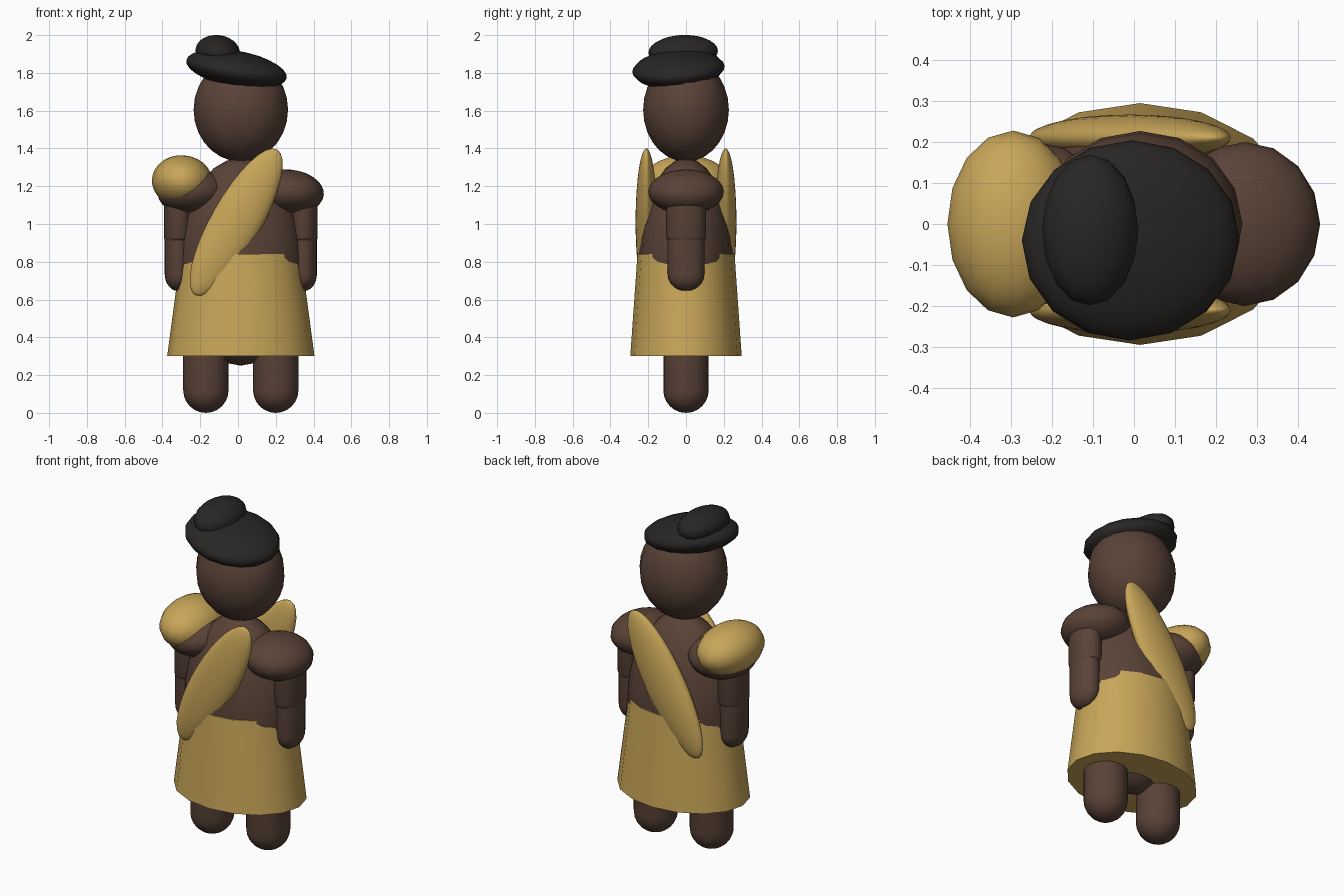
import bpy, bmesh
from math import radians, sin, cos, pi

if "Cube" in bpy.data.objects:
    bpy.data.objects.remove(bpy.data.objects["Cube"])


def material(name, rgb):
    m = bpy.data.materials.new(name)
    m.diffuse_color = (*rgb, 1)
    m.use_nodes = True
    m.node_tree.nodes["Principled BSDF"].inputs["Base Color"].default_value = m.diffuse_color
    return m


BROWN = material("brown", (0.10, 0.055, 0.038))
GOLD = material("gold", (0.58, 0.38, 0.10))
BLACK = material("black", (0.022, 0.020, 0.018))


def finish(name, mat):
    ob = bpy.context.object
    ob.name = name
    ob.data.materials.append(mat)
    bpy.ops.object.shade_smooth_by_angle(angle=radians(40))
    return ob


def ellipsoid(name, mat, loc, radii, rot=(0, 0, 0), segs=16, rings=14):
    bpy.ops.mesh.primitive_uv_sphere_add(segments=segs, ring_count=rings, location=loc,
                                         rotation=[radians(a) for a in rot])
    bpy.context.object.scale = radii
    return finish(name, mat)


def limb(name, mat, x, z0, z1, rx, ry, dome, segs=24):
    """Upright elliptical limb with a rounded lower end and a flat upper end."""
    bm = bmesh.new()
    levels = [(sin(a * pi / 12), z0 + dome * (1 - cos(a * pi / 12))) for a in range(1, 7)]
    levels.append((1, z1))
    loops = [[bm.verts.new((x + rx * r * cos(2 * pi * i / segs), ry * r * sin(2 * pi * i / segs), z))
              for i in range(segs)] for r, z in levels]
    for lo, hi in zip(loops, loops[1:]):
        for i in range(segs):
            j = (i + 1) % segs
            bm.faces.new((lo[i], lo[j], hi[j], hi[i]))
    bm.faces.new(loops[-1])
    tip = bm.verts.new((x, 0, z0))
    for i in range(segs):
        bm.faces.new((tip, loops[0][(i + 1) % segs], loops[0][i]))
    me = bpy.data.meshes.new(name)
    bm.to_mesh(me)
    bm.free()
    ob = bpy.data.objects.new(name, me)
    bpy.context.collection.objects.link(ob)
    bpy.ops.object.select_all(action='DESELECT')
    ob.select_set(True)
    bpy.context.view_layer.objects.active = ob
    return finish(name, mat)


CX = 0.015  # body axis

# Torso and head
ellipsoid("torso", BROWN, (CX, 0, 0.80), (0.33, 0.25, 0.55))
ellipsoid("head", BROWN, (CX, 0, 1.605), (0.25, 0.227, 0.275))

# Flat tilted cap with a smaller mound on top
ellipsoid("cap", BLACK, (-0.008, -0.04, 1.82), (0.27, 0.245, 0.095), (4, 10, 0))
ellipsoid("cap_mound", BLACK, (-0.107, -0.015, 1.912), (0.118, 0.184, 0.088), (2, 8, 0))

# Limbs and shoulders on both sides
for side, s in (("left", -1), ("right", 1)):
    limb(side + "_leg", BROWN, CX + s * 0.185, 0.0, 0.45, 0.12, 0.12, 0.12)
    limb(side + "_forearm", BROWN, CX + s * 0.333, 0.645, 0.98, 0.07, 0.097, 0.09)
    limb(side + "_upper_arm", BROWN, CX + s * 0.331, 0.89, 1.18, 0.076, 0.105, 0.04)
    ellipsoid(side + "_shoulder", BROWN, (CX + s * 0.255, 0, 1.17),
              (0.185, 0.2, 0.118), (0, s * 5, 0))

# Shoulder guard on one side
ellipsoid("shoulder_guard", GOLD, (-0.295, 0, 1.226), (0.161, 0.228, 0.138), (0, 5, 0))

# Flared skirt, 16 sides
bpy.ops.mesh.primitive_cone_add(vertices=16, radius1=1, radius2=0.84, depth=0.54,
                                location=(CX, 0, 0.57))
skirt = bpy.context.object
for v in skirt.data.vertices:
    top = v.co.z > 0
    k = 0.84 if top else 1
    v.co.x *= (0.318 if top else 0.39) / k
    v.co.y *= (0.257 if top else 0.295) / k
finish("skirt", GOLD)

# Diagonal sash, front and back
for side, s in (("front", -1), ("back", 1)):
    ellipsoid(side + "_sash", GOLD, (-0.01, s * 0.21, 1.01), (0.133, 0.057, 0.442),
              (0, 29.5, 0), 32, 16)
